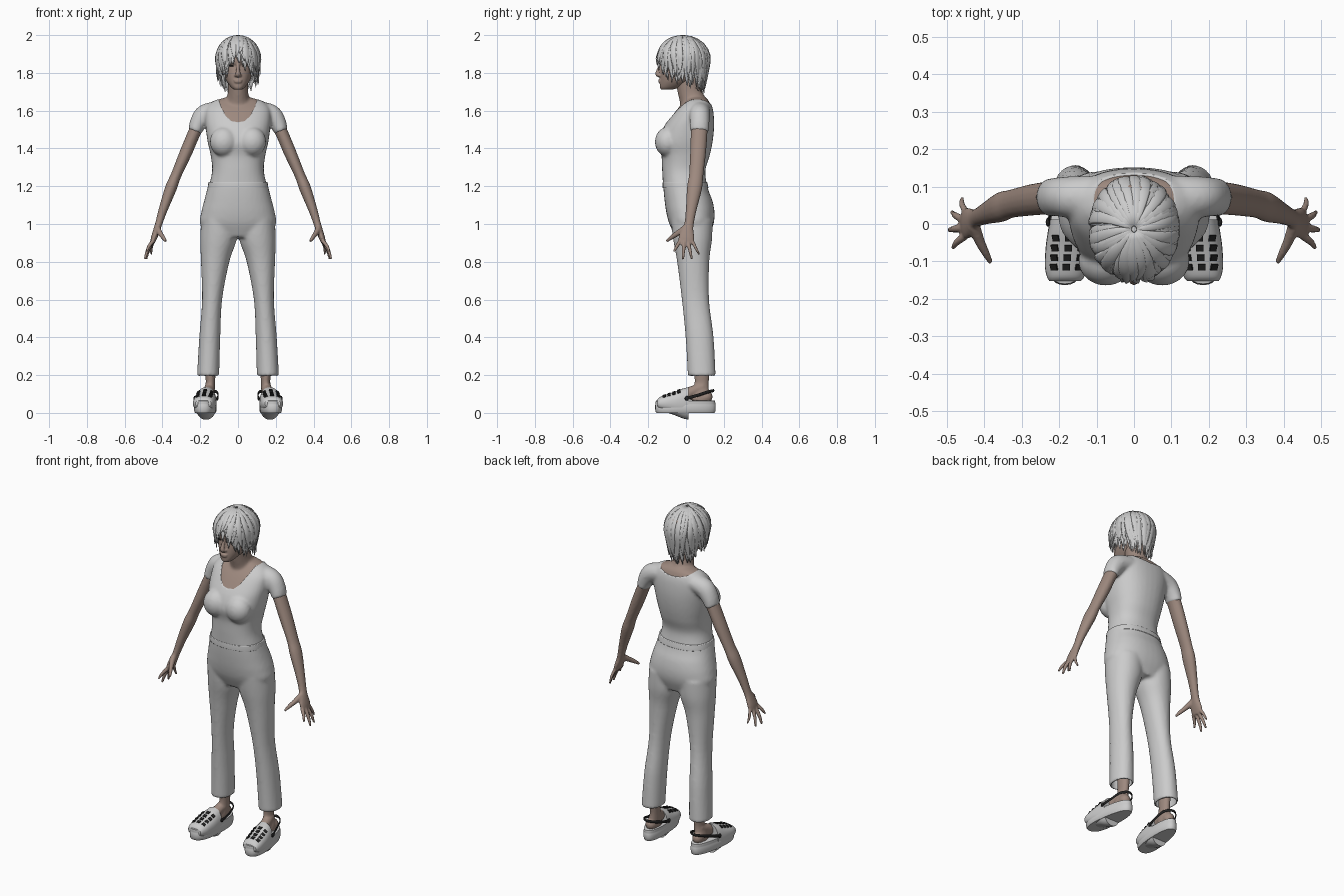
import bpy, bmesh, math, random
from mathutils import Vector, Matrix

if "Cube" in bpy.data.objects:
    bpy.data.objects.remove(bpy.data.objects["Cube"])

random.seed(4)
Y = Vector((0, 1, 0))


def material(name, rgb):
    m = bpy.data.materials.new(name)
    m.diffuse_color = (*rgb, 1)
    m.use_nodes = True
    m.node_tree.nodes["Principled BSDF"].inputs["Base Color"].default_value = m.diffuse_color
    return m


SKIN = material("skin", (0.34, 0.25, 0.21))
BLACK = material("black", (0.015, 0.015, 0.015))


def spline(rows, k=5):
    """Catmull-Rom interpolation of number tuples."""
    out = []
    for i in range(len(rows) - 1):
        a, b, c, d = rows[max(i - 1, 0)], rows[i], rows[i + 1], rows[min(i + 2, len(rows) - 1)]
        for j in range(k):
            t = j / k
            out.append(tuple(0.5 * (2 * q + (r - p) * t + (2 * p - 5 * q + 4 * r - s) * t * t
                                    + (3 * q - p - 3 * r + s) * t ** 3) for p, q, r, s in zip(a, b, c, d)))
    return out + [tuple(rows[-1])]


def lerp(x, table):
    for (x0, y0), (x1, y1) in zip(table, table[1:]):
        if x <= x1:
            return y0 + (y1 - y0) * (x - x0) / (x1 - x0)
    return table[-1][1]


def ring(c, u, v, n=24, p=2.0):
    f = lambda q: math.copysign(abs(q) ** (2 / p), q)
    return [c + u * f(math.cos(2 * math.pi * i / n)) + v * f(math.sin(2 * math.pi * i / n)) for i in range(n)]


def loft(bm, rings):
    vs = [[bm.verts.new(p) for p in r] for r in rings]
    n = len(vs[0])
    for a, b in zip(vs, vs[1:]):
        for i in range(n):
            bm.faces.new((a[i], a[(i + 1) % n], b[(i + 1) % n], b[i]))
    bm.faces.new(vs[0][::-1])
    bm.faces.new(vs[-1])


def stack(bm, rows, inset=0, s=1, p=2.3):
    """Horizontal sections: z, x0, x1, y front, y back."""
    loft(bm, [ring(Vector((s * (x0 + x1) / 2, (yf + yb) / 2, z)), Vector(((x1 - x0) / 2 - inset, 0, 0)),
                   Vector((0, (yb - yf) / 2 - inset, 0)), 36, p) for z, x0, x1, yf, yb in spline(rows)])


def tube(bm, rows, side=Y, s=1, n=16, k=5):
    """Path sections: x, y, z, radius along side, radius across."""
    rows = spline(rows, k)
    pts = [Vector((s * r[0], r[1], r[2])) for r in rows]
    rings = []
    for i, r in enumerate(rows):
        t = (pts[min(i + 1, len(pts) - 1)] - pts[max(i - 1, 0)]).normalized()
        u = (side - t * side.dot(t)).normalized()
        rings.append(ring(pts[i], u * r[3], t.cross(u) * r[4], n))
    loft(bm, rings)


def blob(bm, c, r):
    bmesh.ops.create_uvsphere(bm, u_segments=20, v_segments=12, radius=1,
                              matrix=Matrix.Translation(c) @ Matrix.Diagonal((*r, 1)))


def make(name, bm, mat=None, voxel=0, smooth=3):
    bmesh.ops.recalc_face_normals(bm, faces=bm.faces)
    me = bpy.data.meshes.new(name)
    bm.to_mesh(me)
    bm.free()
    me.shade_smooth()
    ob = bpy.data.objects.new(name, me)
    bpy.context.collection.objects.link(ob)
    if mat:
        me.materials.append(mat)
    if voxel:
        m = ob.modifiers.new("fuse", 'REMESH')
        m.mode, m.voxel_size, m.use_smooth_shade = 'VOXEL', voxel, True
        m = ob.modifiers.new("soften", 'SMOOTH')
        m.factor, m.iterations = 0.5, smooth
    return ob


def cut(ob, cutter):
    cutter.hide_render = True
    cutter.display_type = 'WIRE'
    m = ob.modifiers.new("cut", 'BOOLEAN')
    m.operation, m.solver, m.object = 'DIFFERENCE', 'EXACT', cutter


# shirt and the chest beneath it
torso = [(z, -w, w, f, b) for z, w, f, b in (
    (1.19, .157, -.121, .114), (1.28, .137, -.126, .102), (1.36, .144, -.13, .125), (1.43, .16, -.145, .14),
    (1.5, .17, -.125, .148), (1.56, .175, -.088, .148), (1.61, .17, -.05, .142), (1.645, .14, -.015, .13),
    (1.662, .1, .0, .118), (1.675, .05, .015, .1))]


def upper_body(bm, rows, inset):
    stack(bm, rows, inset)
    for s in (1, -1):
        blob(bm, (s * .075, -.098, 1.435), (.074 - inset, .067 - inset, .078 - inset))
        tube(bm, [(.11, .07, 1.6, .06 - inset, .05 - inset), (.175, .072, 1.578, .055 - inset, .055 - inset),
                  (.21, .072, 1.535, .052 - inset, .046 - inset),
                  (.228, .07, 1.49, .05 - inset, .036 - inset)], s=s)


bm = bmesh.new()
upper_body(bm, torso, 0)
shirt = make("shirt", bm, voxel=.009)
for name, half, y0, y1 in (
        ("front_neckline_cutter", [(.11, 1.68), (.09, 1.62), (.065, 1.572), (.035, 1.545)], -.3, .045),
        ("back_neckline_cutter", [(.11, 1.66), (.085, 1.643), (.05, 1.634)], .035, .3)):
    prof = [(.115, 1.78)] + half + [(0, half[-1][1] - .006)] + [(-x, z) for x, z in half[::-1]] + [(-.115, 1.78)]
    bm = bmesh.new()
    loft(bm, [[Vector((x, y, z)) for x, z in prof] for y in (y0, y1)])
    cut(shirt, make(name, bm))

bm = bmesh.new()
upper_body(bm, torso[3:], .006)
tube(bm, [(0, .045, 1.58, .07, .085), (0, .035, 1.65, .068, .066), (0, .02, 1.7, .064, .054),
          (0, .005, 1.78, .065, .055)])
make("neck_and_chest", bm, SKIN, .008)

# trousers with hollow hems
leg = [(.195, .1, .217, .01, .157), (.4, .094, .205, -.002, .146), (.6, .084, .19, -.022, .122),
       (.8, .046, .196, -.047, .123), (.92, .006, .2, -.068, .138), (1.02, .0, .195, -.08, .14)]
hips = [(z, -w, w, f, b) for z, w, f, b in (
    (.93, .15, -.055, .12), (1.0, .2, -.088, .146), (1.06, .195, -.104, .151), (1.12, .18, -.113, .141),
    (1.17, .167, -.118, .122), (1.22, .155, -.121, .108))]
bm = bmesh.new()
stack(bm, hips)
for s in (1, -1):
    stack(bm, leg, s=s, p=2.1)
trousers = make("trousers", bm, voxel=.01)
bm = bmesh.new()
for s in (1, -1):
    stack(bm, [(.15, *leg[0][1:]), (.2, *leg[0][1:]), (.4, *leg[1][1:])], .009, s, 2.1)
cut(trousers, make("hem_cutter", bm))
bm = bmesh.new()
stack(bm, [(1.19, -.161, .161, -.124, .119), (1.205, -.159, .159, -.124, .116), (1.222, -.156, .156, -.123, .112)])
make("waistband", bm)

# arms and hands
bm = bmesh.new()
for s in (1, -1):
    tube(bm, [(.19, .075, 1.56, .044, .042), (.228, .07, 1.49, .044, .034), (.275, .064, 1.38, .042, .033),
              (.327, .054, 1.26, .038, .028), (.355, .045, 1.19, .04, .031), (.395, .028, 1.08, .029, .024),
              (.42, .016, 1.0, .025, .019), (.433, .006, .96, .036, .018), (.445, .002, .925, .042, .016),
              (.453, 0, .9, .038, .012)], s=s)
    for base, tip, r in (((.45, -.032, .91), (.484, -.065, .853), .0095), ((.455, -.011, .905), (.494, -.016, .812), .01),
                         ((.453, .011, .905), (.486, .032, .812), .0095), ((.447, .03, .915), (.459, .07, .838), .0085)):
        mid = [(a + b) / 2 for a, b in zip(base, tip)]
        tube(bm, [(*base, r * 1.15, r * 1.15), (mid[0] + .005, *mid[1:], r, r), (*tip, r * .6, r * .6)], s=s, n=10)
    tube(bm, [(.427, -.005, .975, .02, .017), (.412, -.045, .95, .015, .014), (.397, -.075, .93, .012, .011),
              (.382, -.103, .908, .007, .007)], Vector((0, 0, 1)), s, 10)
make("arms_and_hands", bm, SKIN, .005)

# head with nose, lips and ears
bm = bmesh.new()
stack(bm, [(z, -w, w, f, b) for z, w, f, b in (
    (1.712, .022, -.132, -.07), (1.725, .038, -.138, -.03), (1.755, .06, -.138, .03), (1.79, .075, -.136, .08),
    (1.825, .082, -.132, .1), (1.838, .084, -.13, .105), (1.86, .087, -.141, .11), (1.91, .09, -.135, .112),
    (1.95, .08, -.115, .1), (1.975, .05, -.08, .06))], p=2.2)
tube(bm, [(0, -.134, 1.85, .006, .009), (0, -.146, 1.815, .01, .01), (0, -.15, 1.793, .013, .015),
          (0, -.14, 1.783, .008, .01)], n=10)
blob(bm, (0, -.138, 1.761), (.022, .01, .005))
blob(bm, (0, -.138, 1.752), (.02, .009, .006))
for s in (1, -1):
    blob(bm, (s * .083, -.01, 1.82), (.01, .02, .032))
    blob(bm, (s * .013, -.14, 1.787), (.007, .01, .007))
make("head", bm, SKIN, .0045, 2)
bm = bmesh.new()
for s in (1, -1):
    blob(bm, (s * .033, -.121, 1.838), (.015, .009, .005))
    blob(bm, (s * .035, -.131, 1.858), (.02, .006, .003))
make("eyes_and_brows", bm, BLACK)

# hair: a cap under layers of tapered locks
C = Vector((0, -.014, 1.87))
bm = bmesh.new()
blob(bm, C, (.108, .13, .12))
bmesh.ops.delete(bm, geom=[v for v in bm.verts if v.co.z < 1.78 or (v.co.y < -.05 and v.co.z < 1.9)], context='VERTS')
make("hair_cap", bm)
ENDS = [(0, 1.86), (.35, 1.838), (.6, 1.8), (.85, 1.76), (1.3, 1.755), (1.9, 1.735), (2.4, 1.705), (3.2, 1.69)]
bm = bmesh.new()
for count, size, lift in ((48, .95, 0), (44, .99, .005), (26, 1.01, .035)):
    for i in range(count):
        a = (i + random.uniform(.1, .9)) / count * 2 * math.pi - math.pi
        end = lerp(abs(a), ENDS) + lift + random.uniform(-.014, .016)
        tmax = math.pi / 2 + (C.z - end) / .125
        tuck = .06 if abs(a) < .7 else .14
        flick = random.uniform(0, .1) if abs(a) < 2 else 0
        rows = []
        for j in range(11):
            k = j / 10
            t = .06 + (tmax - .06) * k
            over = max(0, t - math.pi / 2)
            r = size * (math.sin(min(t, math.pi / 2)) - tuck * over + flick * max(0, k - .8) * 5 * (k > .8))
            z = C.z + size * .127 * math.cos(t) if over == 0 else C.z - .125 * over
            b = a + .12 * math.sin(3 * k + i)
            w = .018 * lerp(k, [(0, .3), (.35, .95), (.65, 1), (.85, .6), (1, .05)])
            rows.append((.117 * r * math.sin(b), C.y - .139 * r * math.cos(b), z, w, w * .3))
        tube(bm, rows, Vector((math.cos(a), math.sin(a), 0)), n=8, k=1)
make("hair_locks", bm)

# feet and clogs
sole, upper, feet, trim = (bmesh.new() for _ in range(4))
TOP = [(-.152, .042, .07), (-.14, .05, .083), (-.11, .058, .095), (-.06, .06, .112), (-.02, .058, .128), (.012, .055, .136)]
for s in (1, -1):
    cx = lambda y: .17 - .09 * y
    rings = []
    for z, g in ((0, .9), (.006, .96), (.02, 1), (.042, 1), (.046, .97), (.05, .98), (.064, .95), (.066, .85)):
        r = ring(Vector((0, -.003, z)), Vector((.056 * g, 0, 0)), Vector((0, .16 * (.6 + .4 * g), 0)), 40, 2.5)
        rings.append([Vector((s * (cx(p.y) + p.x * (1 - .9 * p.y)), p.y, p.z)) for p in r])
    loft(sole, rings)
    secs = spline(TOP, 4)
    loft(upper, [ring(Vector((s * cx(y), y, .05)), Vector((w, 0, 0)), Vector((0, 0, h - .05)), 28, 2.3) for y, w, h in secs])
    tube(feet, [(.146, .085, .3, .045, .034), (.146, .084, .2, .04, .027), (.147, .082, .15, .038, .025),
                (.155, .075, .09, .05, .032), (.157, .07, .06, .05, .03)], s=s)
    tube(feet, [(.148, .09, .14, .022, .028), (.157, .04, .115, .03, .028), (.17, -.03, .085, .03, .025)],
         Vector((0, 0, 1)), s)
    blob(feet, (s * .156, .105, .085), (.032, .036, .035))
    # vent holes, heel strap and rivets
    for y in (-.115, -.09, -.064, -.038):
        w, h = lerp(y, [(q[0], q[1]) for q in TOP]), lerp(y, [(q[0], q[2]) for q in TOP])
        for ang in (-.62, 0, .62):
            pos = Vector((s * cx(y) + w * math.sin(ang) * 1.02, y, .05 + (h - .05) * (math.cos(ang) ** .8) + .001))
            bmesh.ops.create_cube(trim, size=1, matrix=Matrix.Translation(pos) @ Matrix.Rotation(ang * .9, 4, 'Y')
                                  @ Matrix.Rotation(.38, 4, 'X') @ Matrix.Diagonal((.02, .017, .006, 1)))
    tube(trim, [(cx(.0) + .06, .0, .075, .009, .004), (.215, .06, .093, .008, .003), (.197, .12, .112, .008, .003),
                (.156, .147, .118, .008, .003), (.115, .12, .112, .008, .003), (.105, .06, .093, .008, .003),
                (cx(.0) - .06, .0, .075, .009, .004)], Vector((0, 0, 1)), s, 8)
    for e in (.06, -.06):
        blob(trim, (s * (cx(.005) + e), .005, .077), (.006, .012, .012))
make("clog_soles", sole)
make("clog_uppers", upper)
make("feet", feet, SKIN, .006)
ob = make("clog_vents_and_straps", trim, BLACK)
bpy.ops.object.select_all(action='DESELECT')
for name in ("clog_soles", "clog_uppers", "clog_vents_and_straps"):
    bpy.data.objects[name].select_set(True)
bpy.context.view_layer.objects.active = ob
bpy.ops.object.shade_smooth_by_angle(angle=math.radians(40))
